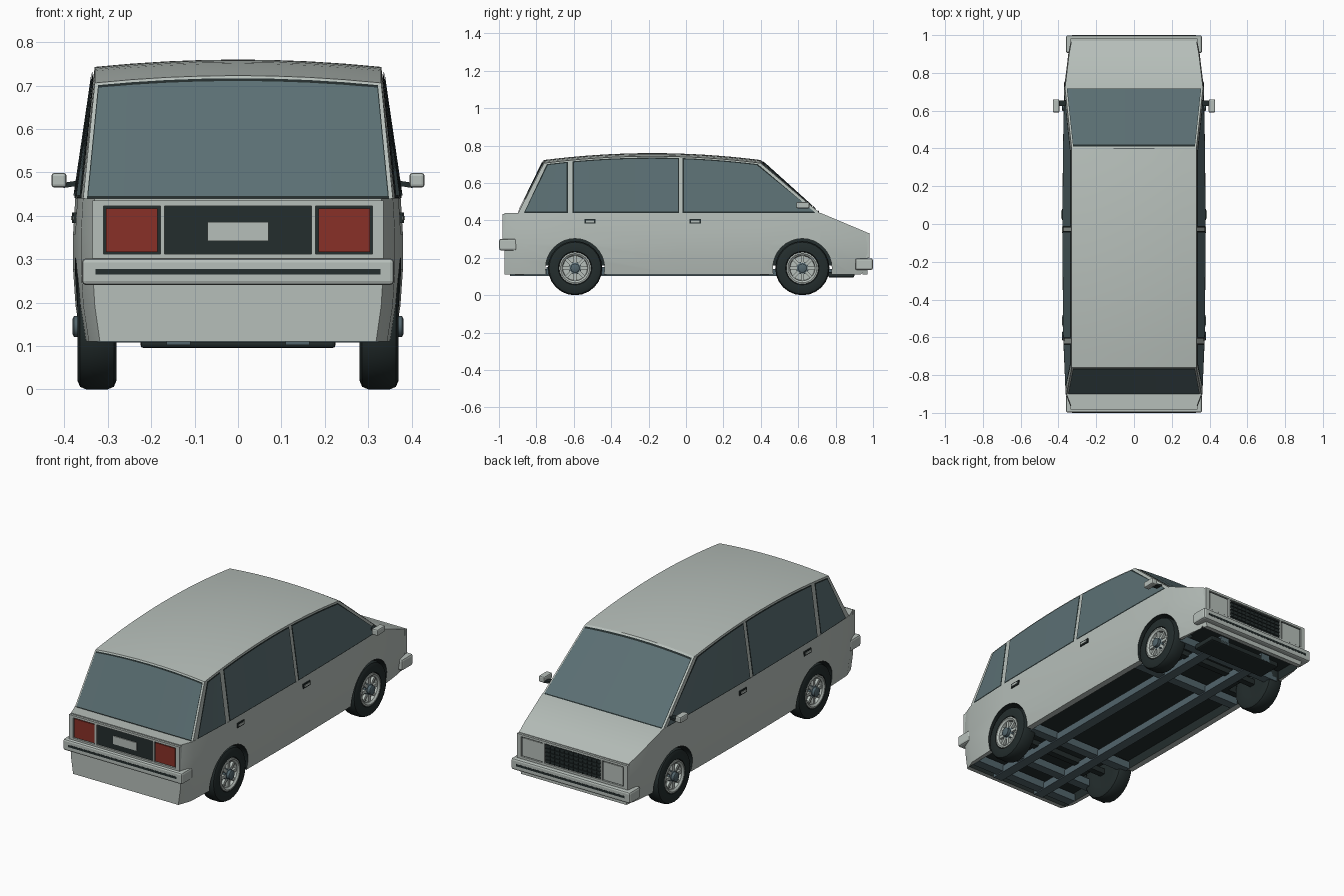
import bpy, bmesh, math
from mathutils import Vector

if "Cube" in bpy.data.objects:
    bpy.data.objects.remove(bpy.data.objects["Cube"])


def mat(name, r, g, b):
    m = bpy.data.materials.new(name)
    m.diffuse_color = (r, g, b, 1)
    m.use_nodes = True
    m.node_tree.nodes["Principled BSDF"].inputs["Base Color"].default_value = m.diffuse_color
    return m


PAINT = mat("silver paint", 0.47, 0.52, 0.49)
DARK = mat("black rubber", 0.017, 0.026, 0.026)
GLASS = mat("tinted glass", 0.105, 0.16, 0.172)
RED = mat("tail light red", 0.25, 0.03, 0.02)
SLATE = mat("chassis slate", 0.085, 0.13, 0.15)


def finish(name, bm, m, smooth=None):
    bmesh.ops.recalc_face_normals(bm, faces=bm.faces)
    me = bpy.data.meshes.new(name)
    bm.to_mesh(me)
    bm.free()
    ob = bpy.data.objects.new(name, me)
    me.materials.append(m)
    bpy.context.collection.objects.link(ob)
    if smooth:
        shade(ob, smooth)
    return ob


def shade(ob, deg=30):
    bpy.ops.object.select_all(action='DESELECT')
    ob.select_set(True)
    bpy.context.view_layer.objects.active = ob
    bpy.ops.object.shade_smooth_by_angle(angle=math.radians(deg))


def box(name, x, y, z, m, bevel=0):
    bm = bmesh.new()
    bmesh.ops.create_cube(bm, size=1)
    for v in bm.verts:
        v.co = [(a + b) / 2 + c * (b - a) for (a, b), c in zip((x, y, z), v.co)]
    if bevel:
        bmesh.ops.bevel(bm, geom=bm.edges[:], offset=bevel, segments=2, affect='EDGES', profile=0.5)
    return finish(name, bm, m)


def loft(name, rings, m, closed=True, caps=True, smooth=30):
    bm = bmesh.new()
    rows = [[bm.verts.new(p) for p in r] for r in rings]
    n = len(rings[0])
    for a, b in zip(rows, rows[1:]):
        for i in range(n if closed else n - 1):
            j = (i + 1) % n
            bm.faces.new((a[i], a[j], b[j], b[i]))
    if caps:
        bm.faces.new(rows[0])
        bm.faces.new(rows[-1])
    return finish(name, bm, m, smooth)


def lathe(name, prof, cx, cy, cz, side, m, n=24, smooth=35):
    # profile of (radius, x) turned about the wheel axle
    rings = [[(side * x, cy + r * math.cos(2 * math.pi * i / n), cz + r * math.sin(2 * math.pi * i / n))
              for i in range(n)] for r, x in prof]
    return loft(name, rings, m, smooth=smooth)


WID = [(-0.97, .335), (-.9, .362), (-.6, .375), (-.03, .38), (.4, .376), (.72, .37), (.9, .348), (.97, .335)]


def width(y):
    for (a, wa), (b, wb) in zip(WID, WID[1:]):
        if y <= b:
            return wa + (wb - wa) * (y - a) / (b - a)
    return WID[-1][1]


def roof(x, y):
    return .76 - .017 * (x / .33) ** 2 - .037 * ((y + .18) / .58) ** 2


# Lower body shell with hood
rings = []
for y, w in WID:
    h = (.44 if y <= .72 else .44 - .42 * (y - .72)) - .11
    half = [(w * f, y, .11 + h * t) for f, t in ((.95, 0), (.985, .25), (1, .5), (1, .75), (.987, 1))]
    rings.append(half + [(-x, yy, z) for x, yy, z in reversed(half)])
body = loft("lower_body", rings, PAINT, smooth=None)

# Wheel wells and open underside, cut with dark cutters
cutters = [box("underside_cutter", (-.325, .325), (-.945, .945), (0, .16), DARK)]
for s in (-1, 1):
    for wy in (-.593, .622):
        cutters.append(lathe("arch_cutter", [(.158, .25), (.158, .5)], 0, wy, .145, s, DARK, 32, None))
for c in cutters:
    md = body.modifiers.new("cut", 'BOOLEAN')
    md.object, md.operation, md.solver = c, 'DIFFERENCE', 'EXACT'
    md.material_mode = 'TRANSFER'
    bpy.context.view_layer.objects.active = body
    bpy.ops.object.modifier_apply(modifier=md.name)
    bpy.data.objects.remove(c)
shade(body)

# Cabin: side pillars and curved roof
rings = []
for i in range(17):
    u = i / 16
    yb, yt = -.9 + 1.62 * u, -.76 + 1.16 * u
    wb = .987 * width(yb)
    top = [(.33 * k / 4, yt, roof(.33 * k / 4, yt)) for k in range(-4, 5)]
    rings.append([(-wb, yb, .435)] + top + [(wb, yb, .435)])
loft("cabin_and_roof", rings, PAINT, closed=False, caps=False)


def end_screen(name, yb, yt, t0, t1, s, off, m):
    wb, rows = .987 * width(yb), []
    for t in (t0, t1):
        rows.append([])
        for k in range(-4, 5):
            f = k / 4 * s
            b = Vector((wb * f, yb, .435))
            p = b.lerp(Vector((.33 * f, yt, roof(.33 * f, yt))), t)
            rows[-1].append(p + Vector((0, math.copysign(off, yb), off * .5)))
    loft(name, rows, m, closed=False, caps=False)


# Windscreen and rear window, each with frame and rubber seal
for nm, yb, yt in (("rear", -.9, -.76), ("front", .72, .40)):
    end_screen(nm + "_screen_frame", yb, yt, 0, 1, 1, 0, PAINT)
    end_screen(nm + "_screen_seal", yb, yt, .01, .975, .975, .002, DARK)
    end_screen(nm + "_screen_glass", yb, yt, .03, .95, .968, .004, GLASS)


def side_window(name, b0, b1, t0, t1, grow, off, m, s):
    rows = [[], []]
    for i in range(9):
        u = i / 8
        for row, a, b, up in ((rows[0], b0 - grow, b1 + grow, 0), (rows[1], t0 - grow, t1 + grow, 1)):
            y = a + (b - a) * u
            e = roof(.33, y)
            z = e - .013 + grow if up else .447 - grow
            x = .33 + (.987 * width(y) - .33) * (e - z) / (e - .435)
            row.append((s * (x + off), y, z))
    loft(name, rows, m, closed=False, caps=False)


for s in (-1, 1):
    # Side windows
    for nm, w in (("quarter", (-.86, -.638, -.738, -.638)), ("rear_door", (-.6, -.043, -.6, -.043)),
                  ("front_door", (-.012, .685, -.012, .378))):
        side_window(nm + "_window_seal", *w, .006, .003, DARK, s)
        side_window(nm + "_window", *w, 0, .006, GLASS, s)
    # Door handles
    for y in (-.513, .05):
        x = width(y)
        box("handle_recess", sorted((s * (x - .01), s * (x + .003))), (y - .03, y + .03), (.383, .407), DARK)
        box("door_handle", sorted((s * x, s * (x + .006))), (y - .022, y + .022), (.39, .4), PAINT)
    # Mirrors
    loft("mirror_arm", [[(s * x, y, z + d) for y, d in ((.625, 0), (.655, 0), (.655, .012), (.625, .012))]
                        for x, z in ((.35, .472), (.402, .464))], DARK, smooth=None)
    box("door_mirror", sorted((s * .395, s * .43)), (.59, .66), (.465, .499), PAINT, .007)
    # Wheels
    for wy in (-.593, .622):
        a = (0, wy, .145, s)
        lathe("tyre", [(.08, .285), (.125, .28), (.139, .286), (.145, .3), (.145, .35), (.139, .364),
                       (.125, .37), (.09, .368), (.084, .35), (.08, .33)], *a, DARK)
        lathe("wheel_rim", [(.086, .345), (.086, .368), (.078, .37), (.068, .362), (.064, .335)], *a, PAINT)
        lathe("rim_dish", [(.066, .335), (.066, .342)], *a, DARK)
        lathe("wheel_hub", [(.034, .335), (.034, .358), (.024, .362), (.024, .378), (.018, .381)], *a, SLATE, 16)
        for k in range(8):
            ang = k * math.pi / 4
            d, n = Vector((0, math.cos(ang), math.sin(ang))), Vector((0, -math.sin(ang), math.cos(ang)))
            c = Vector((0, wy, .145))
            loft("spoke", [[c + d * r + n * (.008 * q) + Vector((s * x, 0, 0))
                            for q, x in ((-1, .335), (1, .335), (1, .36), (-1, .36))]
                           for r in (.025, .07)], PAINT, smooth=None)


def face_plate(name, e, x, z, depth, m):
    # plate standing proud of the nose (e=1) or tail (e=-1)
    return box(name, x, sorted((e * .962, e * (.97 + depth))), z, m)


# Nose and tail: frame bars, lights, centre panel, bumper
for e, nm, z0, z1, zb in ((-1, "tail", .30, .435, .24), (1, "nose", .2, .332, .135)):
    face_plate(nm + "_lower_bar", e, (-.33, .33), (z0, z0 + .012), .012, PAINT)
    face_plate(nm + "_upper_bar", e, (-.335, .335), (z1 - .012, z1), .012, PAINT)
    face_plate(nm + "_centre_panel", e, (-.169, .169), (z0 + .012, z1 - .012), .003, DARK)
    for s in (-1, 1):
        face_plate(nm + "_divider", e, sorted((s * .169, s * .179)), (z0, z1), .012, PAINT)
        face_plate(nm + "_corner_post", e, sorted((s * .31, s * .335)), (z0, z1), .012, PAINT)
        face_plate(nm + "_light_surround", e, sorted((s * .179, s * .31)), (z0 + .012, z1 - .012), .002, DARK)
        face_plate(nm + "_light", e, sorted((s * .185, s * .304)), (z0 + .016, z1 - .018), .007,
                   RED if e < 0 else PAINT)
    box(nm + "_bumper", (-.36, .36), sorted((e * .905, e * .999)), (zb, zb + .062), PAINT, .01)
    box(nm + "_bumper_strip", (-.328, .328), sorted((e * .99, e)), (zb + .025, zb + .037), DARK)
face_plate("number_plate", -1, (-.07, .07), (.342, .386), .008, PAINT)
# Grille bars
for i in range(5):
    z = .225 + i * .021
    face_plate("grille_bar", 1, (-.169, .169), (z, z + .006), .008, DARK)
for i in range(-5, 6):
    face_plate("grille_upright", 1, (i * .028 - .002, i * .028 + .002), (.212, .32), .007, DARK)

# Chassis ladder frame
for s in (-1, 1):
    box("chassis_rail", sorted((s * .11, s * .165)), (-.94, .9), (.102, .14), SLATE)
for y in (-.89, -.72, -.45, .42, .74):
    box("chassis_crossbeam", (-.325, .325), (y - .025, y + .025), (.108, .15), SLATE)
for s in (-1, 1):
    box("axle_beam", (-.29, .29), (s * .607 - .005, s * .607 + .03), (.13, .16), DARK)
box("front_undertray", (-.225, .225), (.76, .9), (.095, .125), DARK, .008)
